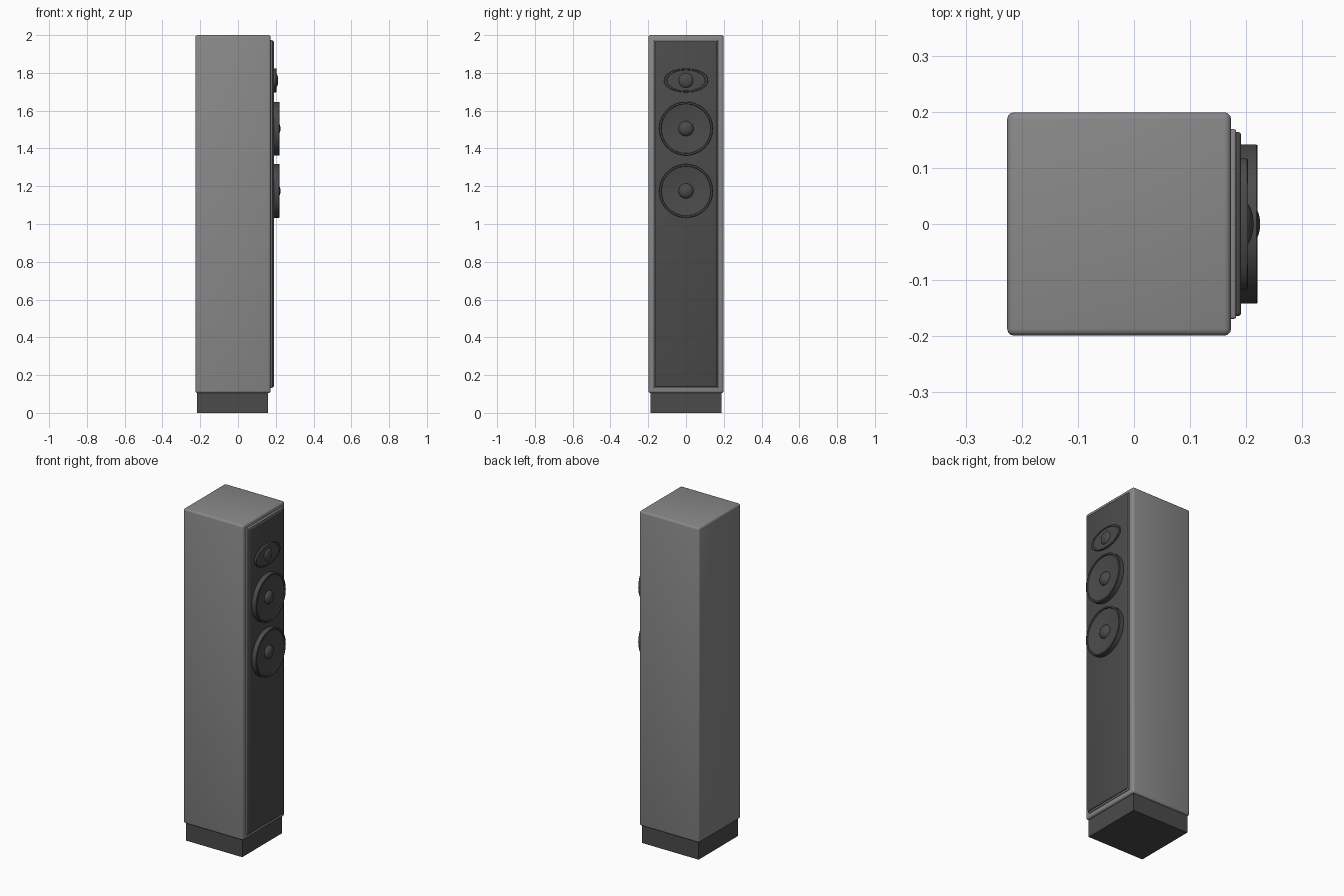
import bpy, bmesh, math

if "Cube" in bpy.data.objects:
    bpy.data.objects.remove(bpy.data.objects["Cube"])


def material(name, v):
    m = bpy.data.materials.new(name)
    m.diffuse_color = (v, v, v, 1)
    m.use_nodes = True
    m.node_tree.nodes["Principled BSDF"].inputs["Base Color"].default_value = m.diffuse_color
    return m


GREY = material("cabinet grey", 0.25)
DARK = material("charcoal", 0.07)


def finish(name, bm, mat, angle=35):
    bmesh.ops.recalc_face_normals(bm, faces=bm.faces)
    mesh = bpy.data.meshes.new(name)
    bm.to_mesh(mesh)
    bm.free()
    mesh.materials.append(mat)
    ob = bpy.data.objects.new(name, mesh)
    bpy.context.collection.objects.link(ob)
    bpy.ops.object.select_all(action='DESELECT')
    ob.select_set(True)
    bpy.context.view_layer.objects.active = ob
    bpy.ops.object.shade_smooth_by_angle(angle=math.radians(angle))
    return ob


def box(name, x0, x1, half_y, z0, z1, mat, bevel=0.0):
    bm = bmesh.new()
    bmesh.ops.create_cube(bm, size=1)
    for v in bm.verts:
        v.co = ((x0 + x1) / 2 + v.co.x * (x1 - x0), v.co.y * 2 * half_y,
                (z0 + z1) / 2 + v.co.z * (z1 - z0))
    if bevel:
        bmesh.ops.bevel(bm, geom=bm.edges[:], offset=bevel, segments=3,
                        profile=0.5, affect='EDGES')
    return finish(name, bm, mat)


def lathe(name, profile, z, mat, sy=1.0, sz=1.0, n=64):
    """Spin (radius, x) points about the x axis; optional elliptical scale."""
    bm = bmesh.new()
    rings = []
    for r, x in profile:
        if r == 0:
            rings.append([bm.verts.new((x, 0, z))])
        else:
            rings.append([bm.verts.new((x, sy * r * math.cos(2 * math.pi * i / n),
                                        z + sz * r * math.sin(2 * math.pi * i / n)))
                          for i in range(n)])
    for a, b in zip(rings, rings[1:]):
        for i in range(n):
            j = (i + 1) % n
            if len(b) == 1:
                bm.faces.new((a[i], a[j], b[0]))
            else:
                bm.faces.new((a[i], a[j], b[j], b[i]))
    bm.faces.new(rings[0])
    return finish(name, bm, mat)


def dome(name, r, x0, height, z):
    steps = 8
    pts = [(r * math.cos(math.pi / 2 * i / steps),
            x0 + height * math.sin(math.pi / 2 * i / steps)) for i in range(steps)]
    return lathe(name, pts + [(0, x0 + height)], z, DARK, n=40)


# Cabinet body, raised lip around the baffle, and plinth
box("cabinet", -0.226, 0.173, 0.199, 0.105, 2.0, GREY, 0.012)
box("baffle_lip", 0.15, 0.182, 0.169, 0.131, 1.975, GREY, 0.004)
box("baffle", 0.16, 0.191, 0.164, 0.137, 1.969, DARK, 0.006)
box("plinth", -0.216, 0.16, 0.188, 0.0, 0.12, DARK)

# Two woofers: rim, recessed cone and dust cap
for label, z in (("upper", 1.505), ("lower", 1.175)):
    lathe(label + "_woofer",
          [(0.142, 0.185), (0.142, 0.218), (0.140, 0.220), (0.132, 0.220),
           (0.130, 0.214), (0.120, 0.212), (0.035, 0.202), (0, 0.202)], z, DARK)
    dome(label + "_dust_cap", 0.040, 0.200, 0.025, z)

# Oval tweeter plate with a shallow inner recess and dome
lathe("tweeter_plate",
      [(1, 0.185), (1, 0.201), (0.98, 0.203), (0.88, 0.203), (0.86, 0.200),
       (0, 0.200)], 1.76, DARK, 0.117, 0.063)
dome("tweeter_dome", 0.040, 0.195, 0.018, 1.76)
